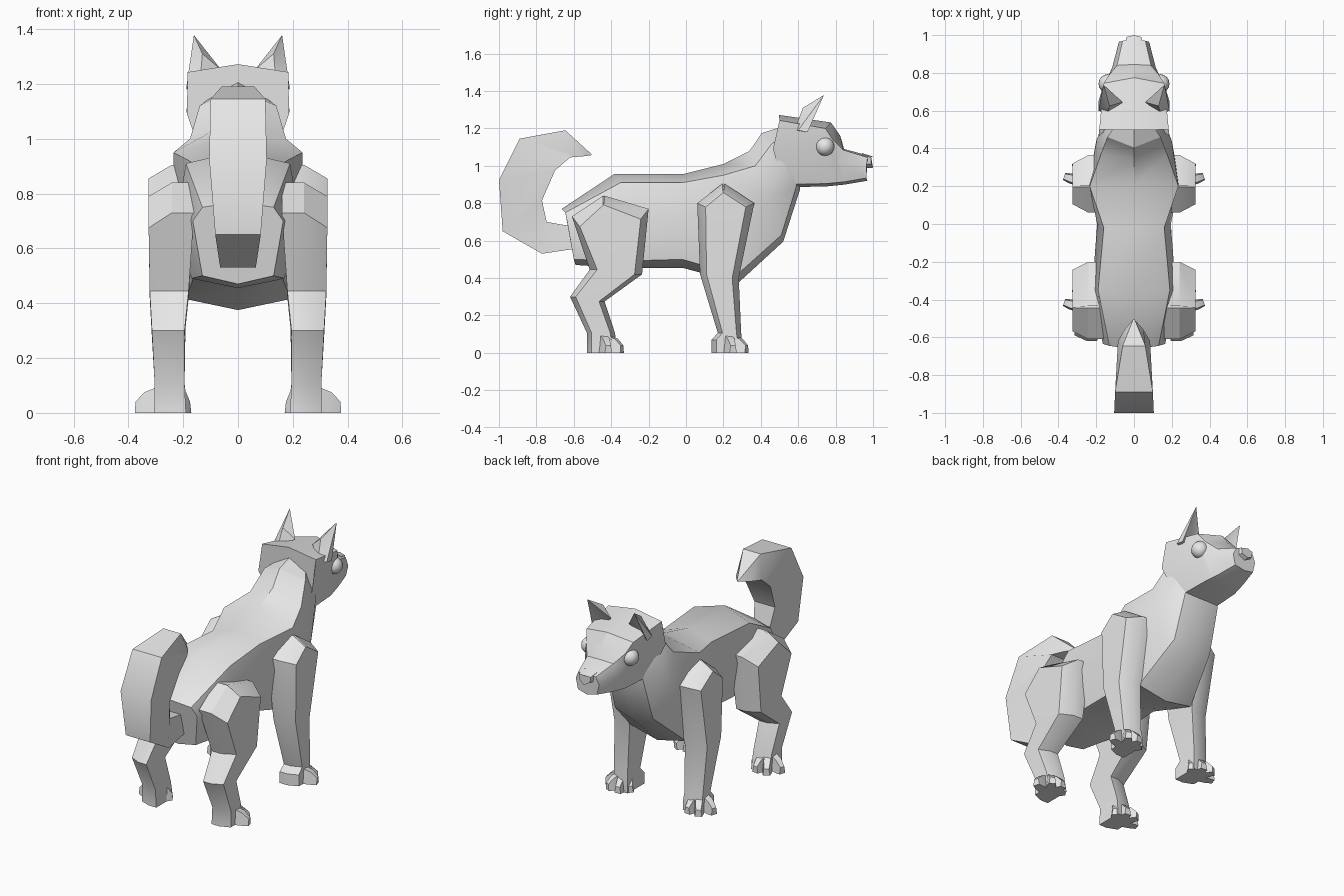
import bpy, bmesh, math
from mathutils import Vector

fur = bpy.data.materials.new("light_grey")
fur.diffuse_color = (0.8, 0.8, 0.8, 1)


def finish(name, bm, angle=32):
    bmesh.ops.recalc_face_normals(bm, faces=bm.faces)
    me = bpy.data.meshes.new(name)
    bm.to_mesh(me)
    bm.free()
    me.materials.append(fur)
    me.shade_smooth()
    me.set_sharp_from_angle(angle=math.radians(angle))
    ob = bpy.data.objects.new(name, me)
    bpy.context.collection.objects.link(ob)
    return ob


def add_loft(bm, rings):
    """Skin a row of equal rings and cap both ends."""
    vs = [[bm.verts.new(p) for p in r] for r in rings]
    n = len(vs[0])
    for a, b in zip(vs, vs[1:]):
        for i in range(n):
            j = (i + 1) % n
            bm.faces.new((a[i], a[j], b[j], b[i]))
    bm.faces.new(vs[0])
    bm.faces.new(vs[-1])


def full(half):
    """Half ring from top centre to bottom centre, mirrored into a full ring."""
    return half + [(-x, y, z) for x, y, z in half[-2:0:-1]]


# Torso and neck: top, shoulder edge, flank, belly edge, belly centre
bm = bmesh.new()
add_loft(bm, [full(r) for r in [
    [(0, -.665, .77), (.13, -.645, .75), (.165, -.635, .70), (.13, -.6, .5), (0, -.59, .47)],
    [(0, -.385, .955), (.19, -.35, .91), (.222, -.355, .72), (.17, -.36, .49), (0, -.36, .455)],
    [(0, -.02, .955), (.16, -.02, .91), (.195, 0, .72), (.16, -.02, .5), (0, -.02, .455)],
    [(0, .2, 1.01), (.235, .2, .95), (.24, .22, .75), (.19, .27, .415), (0, .28, .375)],
    [(0, .34, 1.08), (.175, .37, 1.0), (.2, .44, .82), (.13, .51, .63), (0, .52, .595)],
    [(0, .405, 1.175), (.14, .46, 1.12), (.17, .52, 1.0), (.12, .59, .89), (0, .61, .875)],
    [(0, .5, 1.205), (.1, .52, 1.15), (.12, .56, 1.05), (.1, .6, .96), (0, .61, .95)],
]])
finish("torso", bm)

# Head and muzzle
bm = bmesh.new()
add_loft(bm, [full(r) for r in [
    [(0, .497, 1.272), (.184, .5, 1.243), (.186, .465, 1.09), (.12, .52, .9), (0, .52, .885)],
    [(0, .775, 1.232), (.16, .745, 1.2), (.148, .745, 1.08), (.11, .75, .905), (0, .75, .89)],
    [(0, .825, 1.16), (.135, .785, 1.14), (.135, .785, 1.06), (.1, .8, .91), (0, .8, .895)],
    [(0, .845, 1.09), (.09, .84, 1.085), (.115, .83, 1.02), (.09, .85, .915), (0, .85, .9)],
    [(0, .975, 1.055), (.06, .97, 1.045), (.08, .965, 1.0), (.065, .965, .935), (0, .97, .92)],
]])
finish("head", bm)

# Nose
bm = bmesh.new()
add_loft(bm, [full(r) for r in [
    [(0, .94, 1.068), (.05, .94, 1.06), (.05, .94, 1.01), (0, .94, .985)],
    [(0, 1.0, 1.05), (.04, .99, 1.045), (.035, .99, 1.01), (0, 1.0, .99)],
]])
finish("nose", bm)

# Tail: outer (y, z), inner (y, z), half width
tail = [
    (-.57, .56, -.57, .67, .055), (-.77, .53, -.745, .70, .065),
    (-.98, .65, -.77, .815, .083), (-1.0, .925, -.70, .975, .105),
    (-.89, 1.145, -.62, 1.045, .1), (-.645, 1.19, -.56, 1.05, .06),
    (-.505, 1.062, -.507, 1.056, .004),
]
bm = bmesh.new()
add_loft(bm, [[(-w, oy, oz), (w, oy, oz), (w * .85, iy, iz), (-w * .85, iy, iz)]
              for oy, oz, iy, iz, w in tail])
finish("tail", bm)

# Leg rows: back (y, z), front (y, z), inner x, outer x, bevel, drop of outer face
front_rows = [
    (.195, .905, .205, .905, .16, .326, .002, .05),
    (.06, .80, .365, .80, .16, .326, .045, .02),
    (.075, .42, .282, .40, .19, .318, .035, 0),
    (.17, .107, .295, .107, .195, .304, .025, 0),
    (.137, .07, .3, .06, .19, .304, .025, 0),
    (.137, 0, .3, 0, .19, .304, .025, 0),
]
back_rows = [
    (-.445, .84, -.435, .84, .16, .326, .002, .05),
    (-.61, .73, -.2, .77, .16, .326, .042, .055),
    (-.515, .445, -.235, .42, .18, .322, .04, 0),
    (-.62, .30, -.435, .275, .195, .314, .03, 0),
    (-.53, .107, -.38, .107, .195, .304, .025, 0),
    (-.53, 0, -.365, 0, .19, .304, .025, 0),
]
# Toe tips (x, y) on a front paw
toes = [(.37, .252), (.312, .325), (.238, .33), (.185, .285)]


def leg(name, s, rows, dy):
    bm = bmesh.new()
    rings = []
    for y0, z0, y1, z1, xi, xo, b, d in rows:
        xm = xo - min(.085, (xo - xi) * .55)
        rings.append([(s * xi, y0, z0), (s * xm, y0, z0), (s * xo, y0 + b, z0 - d),
                      (s * xo, y1 - b, z1 - d), (s * xm, y1, z1), (s * xi, y1, z1)])
    add_loft(bm, rings)
    for tx, ty in toes:
        a = Vector((.25, .215, 0))
        t = Vector((tx, ty, 0))
        side = (t - a).normalized().cross(Vector((0, 0, 1)))
        ends = []
        for p, w, h in ((a, .03, .11), (a.lerp(t, .72), .027, .075), (t, .02, .04)):
            up = Vector((0, 0, h))
            q = [p - side * w, p + side * w, p + side * w * .7 + up, p - side * w * .7 + up]
            ends.append([(s * v.x, v.y + dy, v.z) for v in q])
        add_loft(bm, ends)
    finish(name, bm)


def ear(name, s):
    # Curved back, folded hollow front
    bm = bmesh.new()
    pts = [(.188, .65, 1.18), (.06, .645, 1.25), (.14, .58, 1.19), (.13, .625, 1.31),
           (.161, .737, 1.378), (.13, .62, 1.2), (.188, .6, 1.19)]
    O, I, K, M, P, G, Q = [bm.verts.new((s * x, y, z)) for x, y, z in pts]
    for f in [(Q, K, M), (O, Q, P), (Q, M, P), (K, I, M), (M, I, P),
              (O, P, G), (G, P, I), (O, G, K, Q), (G, I, K)]:
        bm.faces.new(f)
    finish(name, bm)


for s, side in ((-1, "left"), (1, "right")):
    leg("front_leg_" + side, s, front_rows, 0)
    leg("back_leg_" + side, s, back_rows, -.667)
    ear("ear_" + side, s)
    # Eye
    bm = bmesh.new()
    bmesh.ops.create_uvsphere(bm, u_segments=16, v_segments=10, radius=.05)
    bmesh.ops.translate(bm, verts=bm.verts, vec=(s * .138, .743, 1.103))
    finish("eye_" + side, bm, 60)
